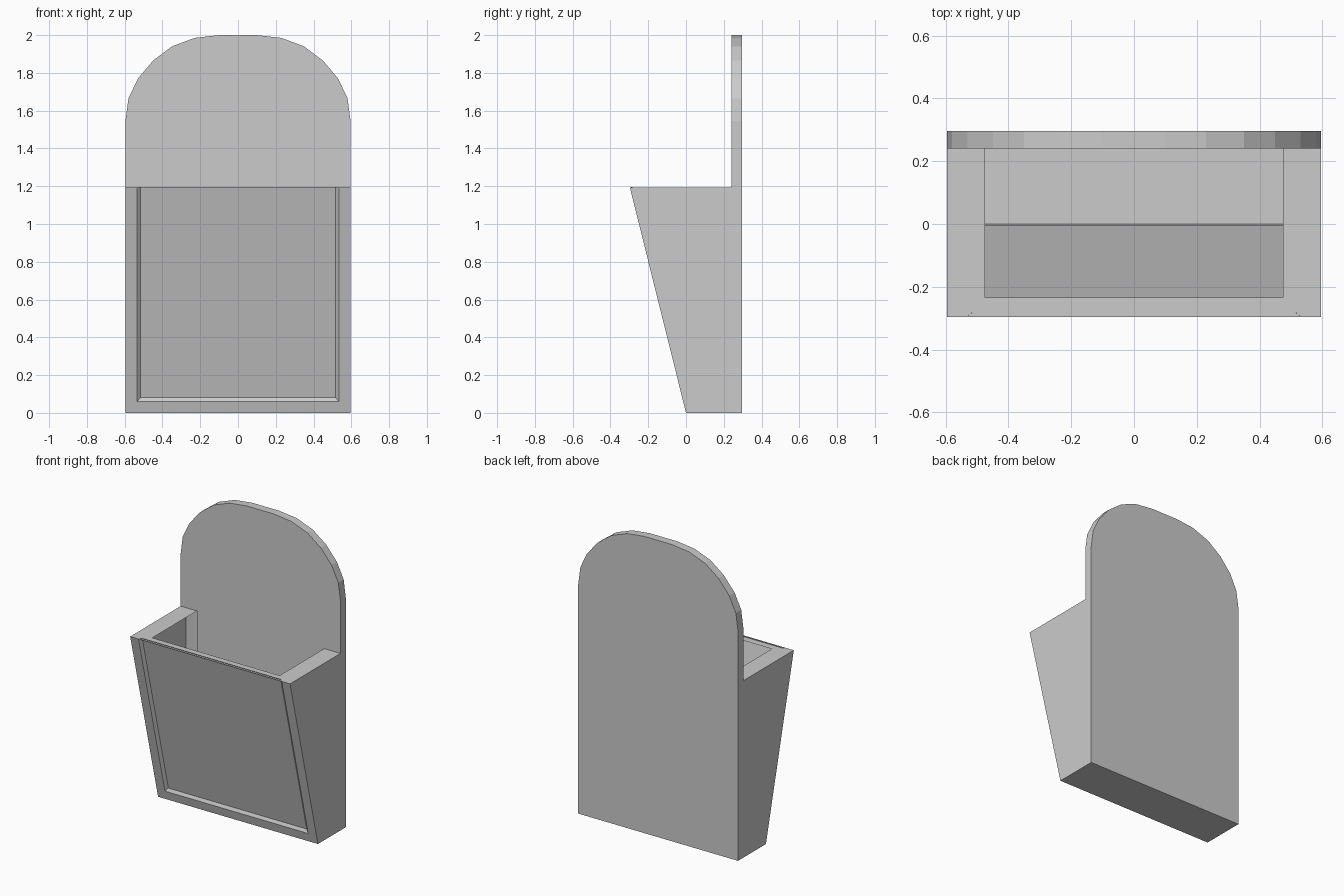
import bpy, bmesh

if "Cube" in bpy.data.objects:
    bpy.data.objects.remove(bpy.data.objects["Cube"])

W, D, H = 0.596, 0.297, 1.193    # half width, half depth, box height
PY, IX, IY = 0.24, 0.475, -0.235  # plate front, opening half width, opening front


def finish(name, bm):
    mesh = bpy.data.meshes.new(name)
    bm.to_mesh(mesh)
    bm.free()
    obj = bpy.data.objects.new(name, mesh)
    bpy.context.collection.objects.link(obj)
    return obj


def add_face(bm, pts):
    return bm.faces.new([bm.verts.new(p) for p in pts])


# Wedge-shaped box: thin shell, open at the top
bm = bmesh.new()
profile = [(-D, H), (0, 0), (D, 0), (D, H)]
left = [bm.verts.new((-W, y, z)) for y, z in profile]
right = [bm.verts.new((W, y, z)) for y, z in profile]
walls = [bm.faces.new((left[i], left[i + 1], right[i + 1], right[i])) for i in range(3)]
bm.faces.new(left[::-1])
bm.faces.new(right)
bm.normal_update()
front = walls[0]
if front.normal.y > 0:
    bmesh.ops.reverse_faces(bm, faces=bm.faces[:])
    bm.normal_update()
# Shallow recessed panel on the sloping front
bmesh.ops.inset_region(bm, faces=[front], thickness=0.062, use_even_offset=True)
bmesh.ops.inset_region(bm, faces=[front], thickness=0.018, depth=-0.015, use_even_offset=True)
finish("pocket_box", bm)

# U-shaped rim around the opening
bm = bmesh.new()
outer = [(-W, PY), (-W, -D), (W, -D), (W, PY)]
inner = [(-IX, PY), (-IX, IY), (IX, IY), (IX, PY)]
vo = [bm.verts.new((x, y, H)) for x, y in outer]
vi = [bm.verts.new((x, y, H)) for x, y in inner]
for i in range(3):
    bm.faces.new((vo[i], vo[i + 1], vi[i + 1], vi[i]))
finish("pocket_rim", bm)

# Arched back plate above the rim
half = [(W, H), (W, 1.545), (0.58, 1.665), (0.53, 1.77), (0.45, 1.865),
        (0.35, 1.94), (0.23, 1.985), (0.10, 2.0)]
outline = half + [(-x, z) for x, z in reversed(half)]
bm = bmesh.new()
fv = [bm.verts.new((x, PY, z)) for x, z in outline]
bv = [bm.verts.new((x, D, z)) for x, z in outline]
bm.faces.new(fv[::-1])
bm.faces.new(bv)
for i in range(len(outline) - 1):
    bm.faces.new((fv[i], fv[i + 1], bv[i + 1], bv[i]))
bmesh.ops.recalc_face_normals(bm, faces=bm.faces[:])
finish("back_plate", bm)

# Inner back wall running down inside the box
bm = bmesh.new()
add_face(bm, [(-IX, PY, 0), (IX, PY, 0), (IX, PY, H), (-IX, PY, H)])
finish("inner_back_wall", bm)
